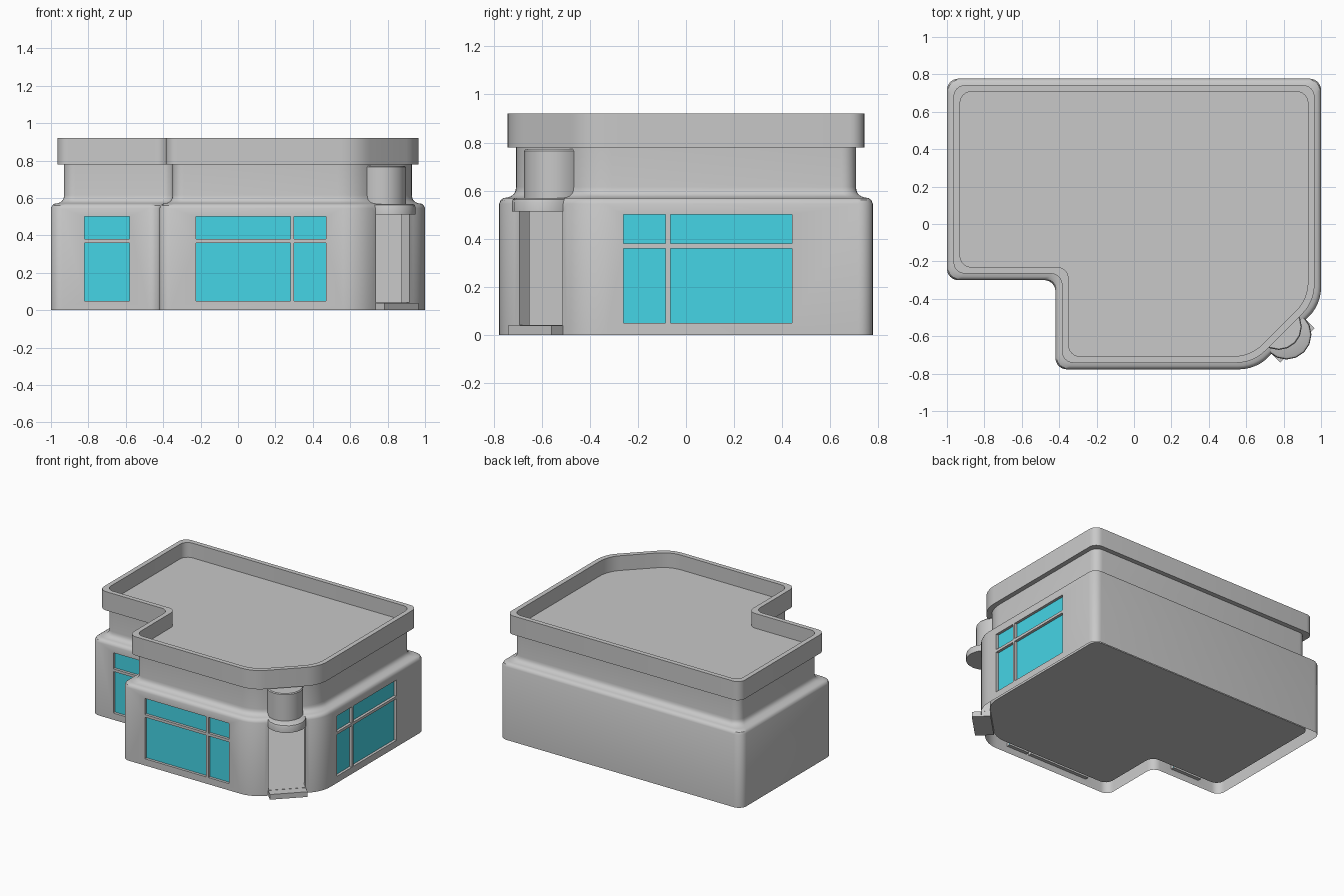
import bpy, bmesh
from math import radians, tan, acos, sin, cos, pi
from mathutils import Vector, Matrix

if "Cube" in bpy.data.objects:
    bpy.data.objects.remove(bpy.data.objects["Cube"])


def material(name, rgb):
    m = bpy.data.materials.new(name)
    m.use_nodes = True
    m.diffuse_color = (*rgb, 1)
    m.node_tree.nodes["Principled BSDF"].inputs["Base Color"].default_value = (*rgb, 1)
    return m


GREY = material("wall grey", (0.58, 0.58, 0.58))
GLASS = material("window blue", (0.06, 0.66, 0.79))


def finish(bm, name, mat):
    bmesh.ops.recalc_face_normals(bm, faces=bm.faces)
    mesh = bpy.data.meshes.new(name)
    bm.to_mesh(mesh)
    bm.free()
    ob = bpy.data.objects.new(name, mesh)
    bpy.context.collection.objects.link(ob)
    mesh.materials.append(mat)
    return ob


def smooth(ob):
    bpy.ops.object.select_all(action="DESELECT")
    ob.select_set(True)
    bpy.context.view_layer.objects.active = ob
    bpy.ops.object.shade_smooth_by_angle(angle=radians(32))


def loft(name, loops, mat, matrix=Matrix()):
    """Skin a stack of closed loops and cap both ends."""
    bm = bmesh.new()
    rings = [[bm.verts.new(matrix @ Vector(p)) for p in loop] for loop in loops]
    n = len(rings[0])
    for a, b in zip(rings, rings[1:]):
        for i in range(n):
            bm.faces.new((a[i], a[(i + 1) % n], b[(i + 1) % n], b[i]))
    bm.faces.new(rings[0])
    bm.faces.new(rings[-1])
    return finish(bm, name, mat)


def add_box(bm, frame, u, d, z):
    """Box in a wall frame: u along the wall, d inward, z up."""
    centre = Vector([(r[0] + r[1]) / 2 for r in (u, d, z)])
    size = [r[1] - r[0] for r in (u, d, z)]
    bmesh.ops.create_cube(bm, size=1, matrix=frame @ Matrix.Translation(centre)
                          @ Matrix.Diagonal((*size, 1)))


def wall_frame(x, y, degrees):
    return Matrix.Translation((x, y, 0)) @ Matrix.Rotation(radians(degrees), 4, "Z")


# Floor plan: corner point and rounding radius, counter-clockwise
PLAN = [((-0.42, -0.777), 0.06), ((0.653, -0.777), 0.22), ((1, -0.43), 0.22),
        ((1, 0.777), 0.06), ((-1, 0.777), 0.06), ((-1, -0.3), 0.06), ((-0.42, -0.3), 0.06)]


def outline(inset, z, steps=6):
    pts = [Vector(p) for p, r in PLAN]
    loop = []
    for i, (p, r) in enumerate(PLAN):
        a = (pts[i] - pts[i - 1]).normalized()
        b = (pts[(i + 1) % len(pts)] - pts[i]).normalized()
        na, nb = Vector((-a.y, a.x)), Vector((-b.y, b.x))
        corner = pts[i] + (na + nb) * inset / (1 + na.dot(nb))
        turn = acos(max(-1, min(1, a.dot(b))))
        side = 1 if a.cross(b) > 0 else -1
        start = corner - a * r * tan(turn / 2)
        for k in range(steps + 1):
            t = turn * k / steps
            q = start + a * r * sin(t) + na * side * r * (1 - cos(t))
            loop.append((q.x, q.y, z))
    return loop


# Outer shell: walls, cove, neck, parapet and sunken roof
LEVELS = [(0, 0), (0, 0.545), (0.006, 0.56), (0.018, 0.569),
          (0.032, 0.571), (0.05, 0.577), (0.062, 0.587), (0.068, 0.6), (0.07, 0.615),
          (0.07, 0.78), (0.035, 0.78), (0.035, 0.92), (0.07, 0.92), (0.07, 0.81)]
building = loft("building_shell", [outline(i, z) for i, z in LEVELS], GREY)

# Hollow room inside the shell
room = loft("inner_room", [outline(0.057, 0.038), outline(0.057, 0.55)], GREY)

# Window groups: wall frame and pane spans along the wall
front = wall_frame(0, -0.777, 0)
wing = wall_frame(0, -0.3, 0)
side = wall_frame(1, 0, 90)
corner = wall_frame(0.827, -0.603, 45)
WINDOWS = {"front": (front, [(-0.225, 0.28), (0.3, 0.47)]),
           "wing": (wing, [(-0.82, -0.58)]),
           "left_side": (side, [(-0.26, -0.085), (-0.065, 0.44)])}
ROWS = [(0.05, 0.36), (0.38, 0.5)]

cut = bmesh.new()
for name, (frame, spans) in WINDOWS.items():
    panes = bmesh.new()
    for u in spans:
        for z in ROWS:
            add_box(cut, frame, u, (-0.05, 0.026), z)
            add_box(panes, frame, u, (0.02, 0.025), z)
    finish(panes, name + "_window_panes", GLASS)

# Doorway through the cut corner
add_box(cut, corner, (-0.127, 0.127), (-0.1, 0.06), (0.04, 0.515))
cutter = finish(cut, "opening_cutter", GREY)
cutter.hide_render = True


def carve(ob, inward):
    """Cut the openings, then open the doorway and the underside of the shell."""
    mod = ob.modifiers.new("openings", "BOOLEAN")
    mod.object = cutter
    mod.solver = "EXACT"
    bpy.context.view_layer.objects.active = ob
    bpy.ops.object.modifier_apply(modifier=mod.name)
    bm = bmesh.new()
    bm.from_mesh(ob.data)
    to_corner = corner.inverted()
    doomed = []
    for f in bm.faces:
        ends = [to_corner @ v.co for v in f.verts]
        door_back = all(abs(p.y - 0.06) < 0.001 and abs(p.x) < 0.13 for p in ends)
        if door_back or all(v.co.z < 0.001 for v in f.verts):
            doomed.append(f)
    bmesh.ops.delete(bm, geom=doomed, context="FACES")
    if inward:
        bmesh.ops.reverse_faces(bm, faces=bm.faces)
    bm.to_mesh(ob.data)
    bm.free()
    smooth(ob)


carve(building, False)
carve(room, True)
bpy.data.objects.remove(cutter)

# Doorstep
bm = bmesh.new()
add_box(bm, corner, (-0.129, 0.129), (-0.066, 0.062), (0, 0.0385))
finish(bm, "doorstep", GREY)


def half_round(name, depth, back, levels):
    """Half-round block bulging out of the cut corner."""
    loops = []
    for r, z in levels:
        arc = [(-r * cos(pi * k / 8), depth - r * sin(pi * k / 8), z) for k in range(9)]
        loops.append(arc + [(r, depth + back, z), (-r, depth + back, z)])
    smooth(loft(name, loops, GREY, corner))


# Canopy over the door and the half-round turret above it
half_round("door_canopy", 0.016, 0.03,
           [(0.133, 0.512), (0.133, 0.552), (0.129, 0.563), (0.118, 0.569)])
half_round("corner_turret", 0.076, 0.03, [(0.124, 0.56), (0.124, 0.765), (0.119, 0.772)])
